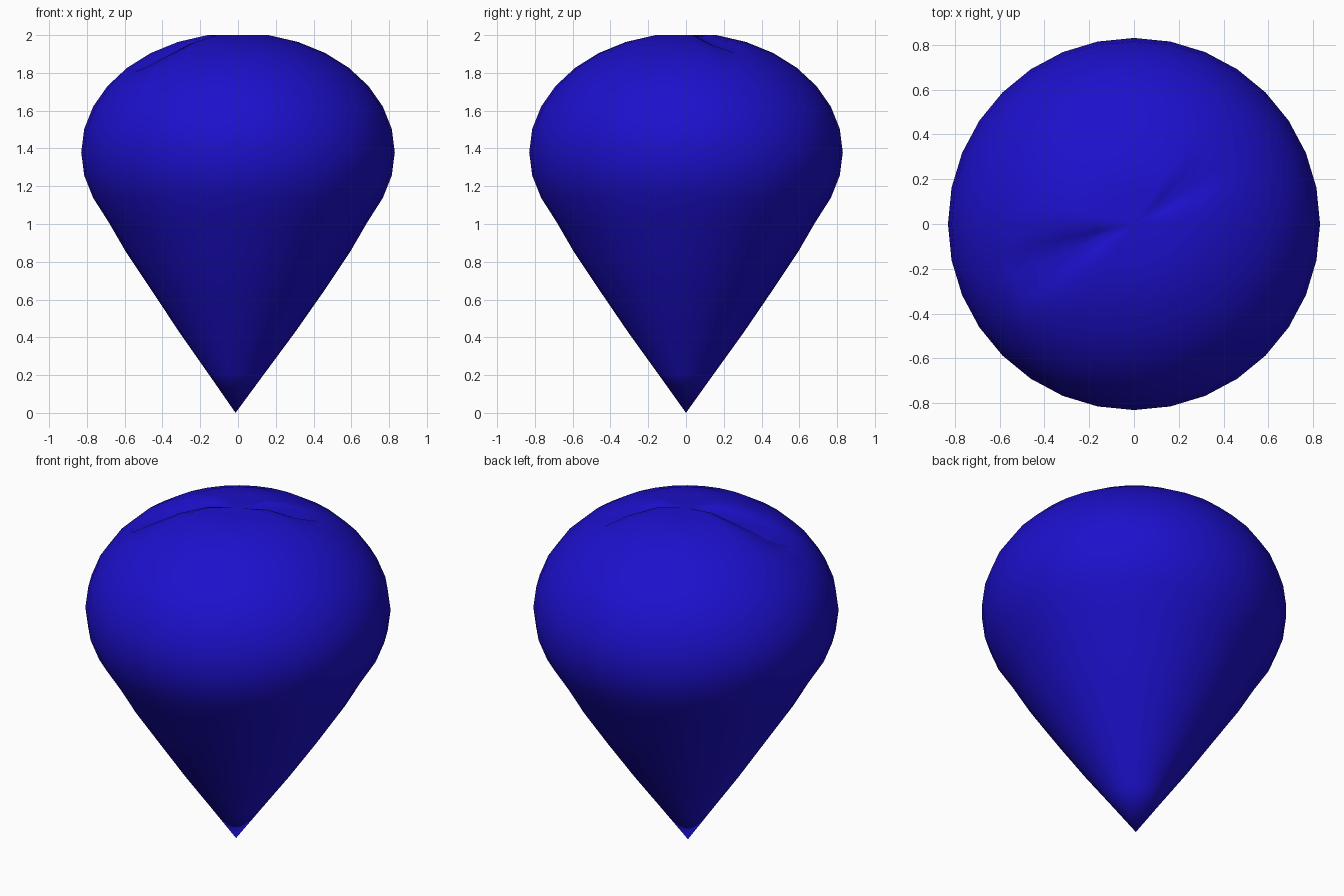
import bpy, bmesh, math

if "Cube" in bpy.data.objects:
    bpy.data.objects.remove(bpy.data.objects["Cube"])

SEG = 32
STEP = math.tau / SEG

# Ring profile (radius, height): rounded dome, then a tapering cone
profile = [(0.83 * math.sin(k * STEP / 2 * 2), 1.38 + 0.632 * math.cos(k * STEP))
           for k in range(1, 11)]
profile += [(0.685, 1.01), (0.595, 0.855), (0.455, 0.645), (0.305, 0.425), (0.15, 0.21)]

# Shallow creases in the dome: spoke index -> drop of rings 1..4
creases = {
    17: (0.02, 0.03, 0.03, 0.01),
    18: (0.035, 0.06, 0.065, 0.02),
    19: (0.01, 0.015, 0.02, 0.0),
    3: (0.03, 0.035),
    2: (0.01, 0.01),
}

bm = bmesh.new()
rings = []
for k, (r, z) in enumerate(profile):
    ring = []
    for s in range(SEG):
        drop = creases.get(s, ())
        dz = drop[k] if k < len(drop) else 0
        shift = -0.013 * max(0, k - 12) / 3
        ring.append(bm.verts.new((r * math.cos(s * STEP) + shift,
                                  r * math.sin(s * STEP), z - dz)))
    rings.append(ring)
top = bm.verts.new((0, 0, 1.985))
tip = bm.verts.new((-0.013, 0, 0))

# Skin the rings and close both poles
for s in range(SEG):
    n = (s + 1) % SEG
    bm.faces.new((top, rings[0][s], rings[0][n]))
    for a, b in zip(rings, rings[1:]):
        bm.faces.new((a[s], b[s], b[n], a[n]))
    bm.faces.new((rings[-1][s], tip, rings[-1][n]))
for f in bm.faces:
    f.smooth = True
bmesh.ops.recalc_face_normals(bm, faces=bm.faces)

mesh = bpy.data.meshes.new("teardrop_body")
bm.to_mesh(mesh)
bm.free()
body = bpy.data.objects.new("teardrop_body", mesh)
bpy.context.collection.objects.link(body)

# Deep blue
mat = bpy.data.materials.new("deep_blue")
mat.diffuse_color = (0.012, 0.005, 0.6, 1)
mat.use_nodes = True
mat.node_tree.nodes["Principled BSDF"].inputs["Base Color"].default_value = mat.diffuse_color
mesh.materials.append(mat)
